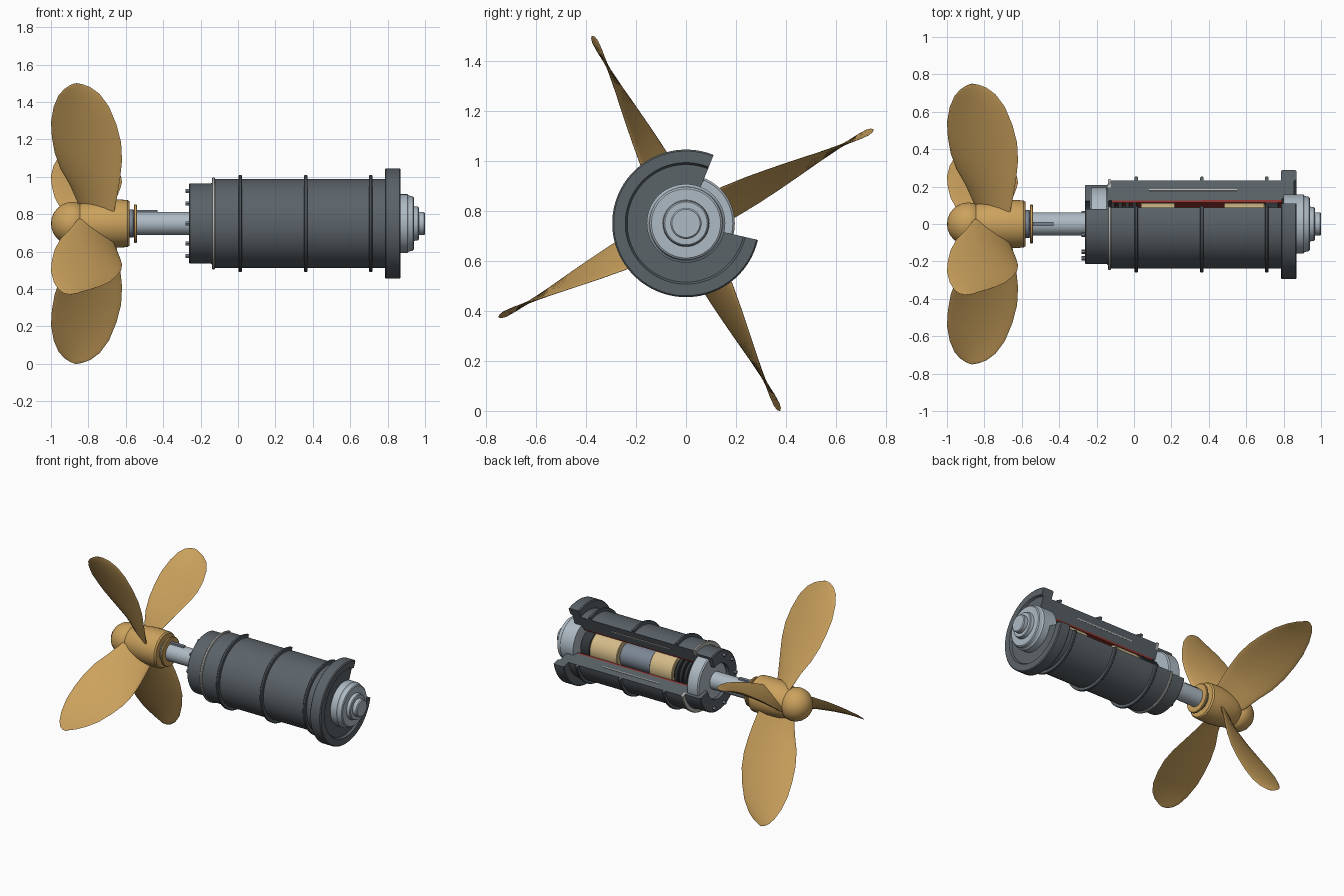
import bpy, bmesh, math
from mathutils import Vector

if "Cube" in bpy.data.objects:
    bpy.data.objects.remove(bpy.data.objects["Cube"])

CZ = 0.75                       # height of the shaft axis
CUT = (68, 347)                 # degrees of housing kept (rest is the cutaway)


def material(name, rgb):
    m = bpy.data.materials.new(name)
    m.diffuse_color = (*rgb, 1)
    m.use_nodes = True
    m.node_tree.nodes["Principled BSDF"].inputs["Base Color"].default_value = m.diffuse_color
    return m


BRONZE = material("bronze", (0.60, 0.36, 0.11))
STEEL = material("steel", (0.42, 0.49, 0.55))
CASING = material("casing_grey", (0.105, 0.125, 0.14))
DARK = material("dark_rubber", (0.035, 0.04, 0.045))
TAN = material("bearing_tan", (0.66, 0.50, 0.25))
RED = material("liner_red", (0.28, 0.035, 0.03))
PALE = material("pale_metal", (0.50, 0.50, 0.47))
SLEEVE = material("sleeve_blue_grey", (0.20, 0.24, 0.30))


def polar(x, r, deg):
    a = math.radians(deg)
    return Vector((x, r * math.cos(a), CZ + r * math.sin(a)))


def finish(bm, name, mat):
    bmesh.ops.remove_doubles(bm, verts=bm.verts, dist=1e-5)
    bmesh.ops.recalc_face_normals(bm, faces=bm.faces)
    for f in bm.faces:
        f.smooth = True
    for e in bm.edges:
        e.smooth = len(e.link_faces) == 2 and e.calc_face_angle(0) < math.radians(32)
    me = bpy.data.meshes.new(name)
    bm.to_mesh(me)
    bm.free()
    me.materials.append(mat)
    ob = bpy.data.objects.new(name, me)
    bpy.context.collection.objects.link(ob)
    return ob


def revolve(name, profile, mat, arc=None, seg=72):
    """Spin a closed (x, radius) outline about the shaft; arc leaves a capped cutaway."""
    bm = bmesh.new()
    a0, a1 = arc or (0, 360)
    steps = seg if not arc else round(seg * (a1 - a0) / 360)
    count = steps + 1 if arc else steps
    rings = [[bm.verts.new(polar(x, r, a0 + (a1 - a0) * i / steps)) for x, r in profile]
             for i in range(count)]
    n = len(profile)
    for i in range(steps):
        p, q = rings[i], rings[(i + 1) % count]
        for j in range(n):
            k = (j + 1) % n
            if profile[j][1] == 0 and profile[k][1] == 0:
                continue
            bm.faces.new((p[j], p[k], q[k], q[j]))
    if arc:
        bm.faces.new(rings[0])
        bm.faces.new(rings[-1])
    bmesh.ops.dissolve_degenerate(bm, dist=1e-6, edges=bm.edges)
    return finish(bm, name, mat)


def tube(name, x0, x1, r0, r1, mat, arc=None, b=0.004):
    """Ring with softened outer edges."""
    return revolve(name, [(x0, r0), (x0, r1 - b), (x0 + b, r1), (x1 - b, r1),
                          (x1, r1 - b), (x1, r0)], mat, arc)


def block(name, lo, hi, mat, angle=0):
    """Box in (along, radial, tangential) coordinates, turned about the shaft."""
    bm = bmesh.new()
    bmesh.ops.create_cube(bm, size=1)
    a = math.radians(angle)
    for v in bm.verts:
        x, r, t = [l + (h - l) * (c + .5) for l, h, c in zip(lo, hi, v.co)]
        v.co = (x, r * math.cos(a) - t * math.sin(a), CZ + r * math.sin(a) + t * math.cos(a))
    return finish(bm, name, mat)


# Propeller hub and rounded cap
cap = [(-0.885 - 0.115 * math.cos(math.radians(a)), 0.115 * math.sin(math.radians(a)))
       for a in range(0, 106, 15)]
revolve("propeller_cap", cap + [(-0.84, 0.10), (-0.84, 0)], BRONZE)
revolve("propeller_hub", [(-0.86, 0), (-0.86, 0.095), (-0.85, 0.103), (-0.79, 0.118),
                          (-0.72, 0.127), (-0.65, 0.129), (-0.59, 0.126), (-0.58, 0.118),
                          (-0.58, 0)], BRONZE)

# Blades: radius, trailing x, leading x, sideways half width, thickness
STATIONS = [(.085, -.855, -.665, .070, .034), (.20, -.90, -.645, .065, .029),
            (.30, -.95, -.63, .057, .025), (.40, -.98, -.62, .045, .021),
            (.50, -.995, -.625, .031, .017), (.60, -1.0, -.65, .016, .014),
            (.70, -.985, -.69, .001, .011), (.77, -.96, -.74, -.010, .009),
            (.81, -.93, -.79, -.012, .007), (.83, -.90, -.835, -.008, .005),
            (.838, -.875, -.86, -.001, .003)]


def blade(name, angle):
    bm = bmesh.new()
    n, rings = 24, []
    er = polar(0, 1, angle) - Vector((0, 0, CZ))
    et = polar(0, 1, angle + 90) - Vector((0, 0, CZ))
    for r, xl, xr, w, th in STATIONS:
        chord = Vector(((xr - xl) / 2, 0, 0)) + et * w
        normal = chord.cross(er).normalized()
        mid = Vector(((xl + xr) / 2, 0, CZ)) + er * r
        rings.append([bm.verts.new(mid + chord * math.cos(2 * math.pi * i / n)
                                   + normal * th / 2 * math.sin(2 * math.pi * i / n))
                      for i in range(n)])
    for p, q in zip(rings, rings[1:]):
        for i in range(n):
            bm.faces.new((p[i], p[(i + 1) % n], q[(i + 1) % n], q[i]))
    bm.faces.new(rings[0])
    bm.faces.new(rings[-1])
    return finish(bm, name, BRONZE)


for k in range(4):
    blade(f"propeller_blade_{k + 1}", 26.6 + 90 * k)

# Shaft, key and collars behind the propeller
revolve("shaft", [(-0.62, 0), (-0.62, 0.062), (0.994, 0.062), (1.0, 0.056), (1.0, 0)], STEEL)
block("shaft_key", (-0.57, 0.05, -0.012), (-0.43, 0.073, 0.012), SLEEVE, 90)
tube("hub_seal", -0.585, -0.557, 0.05, 0.075, SLEEVE)
tube("bronze_collar", -0.557, -0.54, 0.05, 0.103, BRONZE)

# Cut-away housing: thick tube with gland nose and big end flange
revolve("housing", [(-0.13, 0.13), (-0.13, 0.232), (-0.122, 0.238), (0.79, 0.238),
                    (0.79, 0.130)], CASING, CUT)
revolve("gland_nose", [(-0.262, 0.125), (-0.262, 0.209), (-0.256, 0.215), (-0.145, 0.215),
                       (-0.13, 0.225), (-0.13, 0.125)], CASING, CUT)
revolve("end_flange", [(0.785, 0.14), (0.785, 0.289), (0.791, 0.295), (0.864, 0.295),
                       (0.87, 0.289), (0.87, 0.243), (0.855, 0.235), (0.855, 0.14)],
        CASING, CUT)
tube("pale_joint_band", -0.14, -0.122, 0.20, 0.246, PALE, CUT)
for i, x in enumerate((0.012, 0.363, 0.71)):
    tube(f"housing_rib_{i + 1}", x - 0.009, x + 0.009, 0.225, 0.260, CASING, CUT)

# Pale channel lines on both cut faces
for name, a in (("upper_channel", CUT[0]), ("lower_channel", CUT[1])):
    block(name, (0.08, 0.182, -0.003), (0.55, 0.190, 0.003), PALE, a)

# Gland bolts
for i in range(7):
    a = 108 + 36 * i if i < 6 else 324
    if i == 6:
        break
    bm = bmesh.new()
    rim = [[bm.verts.new(polar(x, 0.182, a) + Vector((0, 0.012 * math.cos(t * math.pi / 3),
            0.012 * math.sin(t * math.pi / 3)))) for t in range(6)] for x in (-0.282, -0.25)]
    for t in range(6):
        u = (t + 1) % 6
        bm.faces.new((rim[0][t], rim[0][u], rim[1][u], rim[1][t]))
    bm.faces.new(rim[0])
    bm.faces.new(rim[1])
    finish(bm, f"gland_bolt_{i + 1}", SLEEVE)

# Inside the bore: liner, bearings, sleeve and seals
tube("bore_liner", -0.12, 0.79, 0.118, 0.132, RED, CUT, 0.001)
tube("aft_bearing", 0.035, 0.22, 0.05, 0.112, TAN)
tube("forward_bearing", 0.48, 0.70, 0.05, 0.112, TAN)
tube("middle_sleeve", 0.22, 0.48, 0.05, 0.082, SLEEVE)
for i in range(4):
    x = -0.125 + 0.038 * i
    tube(f"seal_ring_{i + 1}", x, x + 0.026, 0.05, 0.116, DARK)
tube("seal_carrier", -0.125, 0.03, 0.05, 0.098, DARK)
tube("forward_seal", 0.70, 0.775, 0.05, 0.114, DARK)
tube("gland_disc", -0.235, -0.14, 0.05, 0.195, STEEL, None, 0.008)

# Stepped end cap around the shaft at the forward end
revolve("end_cap", [(0.80, 0.05), (0.80, 0.157), (0.905, 0.157), (0.912, 0.150),
                    (0.935, 0.145), (0.94, 0.138), (0.94, 0.093), (0.962, 0.090),
                    (0.967, 0.085), (0.967, 0.05)], STEEL)
